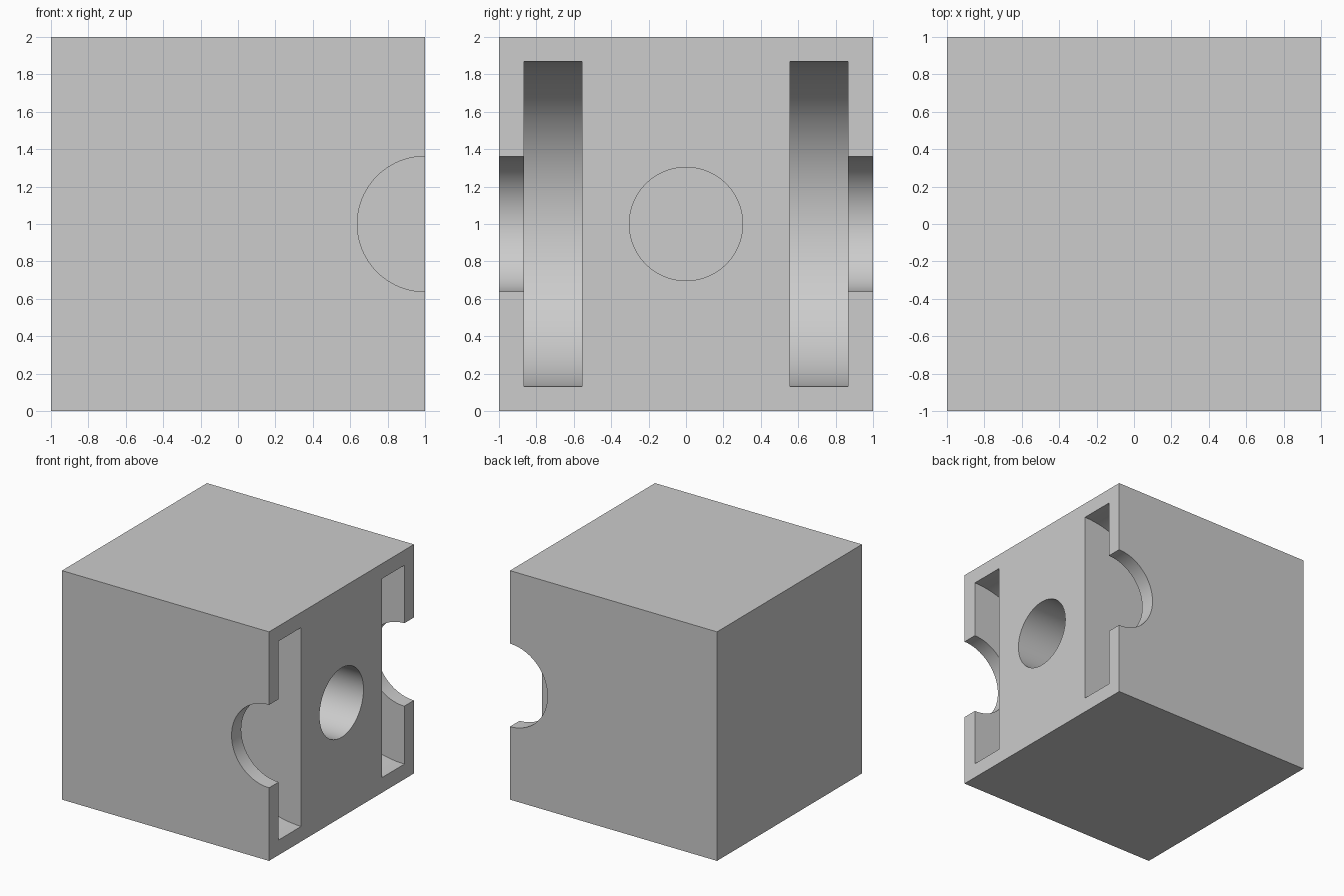
import bpy
import math

cube = bpy.data.objects.get("Cube")
if cube:
    bpy.data.objects.remove(cube, do_unlink=True)

# Single grey material
grey = bpy.data.materials.new("light grey")
grey.use_nodes = True
colour = (0.604, 0.604, 0.604, 1)
grey.diffuse_color = colour
grey.node_tree.nodes["Principled BSDF"].inputs["Base Color"].default_value = colour

# Solid block
bpy.ops.mesh.primitive_cube_add(size=2, location=(0, 0, 1))
block = bpy.context.object
block.name = "block"
block.data.materials.append(grey)


def cut_cylinder(name, radius, start, end, axis):
    """Subtract a round cutter running along y (at x = 1) or along x (at y = 0)."""
    mid = (start + end) / 2
    location = (1, mid, 1) if axis == "y" else (mid, 0, 1)
    rotation = (math.pi / 2, 0, 0) if axis == "y" else (0, math.pi / 2, 0)
    bpy.ops.mesh.primitive_cylinder_add(vertices=96, radius=radius, depth=end - start,
                                        location=location, rotation=rotation)
    cutter = bpy.context.object
    cutter.name = name
    cutter.data.materials.append(grey)
    cutter.hide_render = True
    cut = block.modifiers.new(name, "BOOLEAN")
    cut.operation = "DIFFERENCE"
    cut.solver = "EXACT"
    cut.object = cutter
    bpy.context.view_layer.objects.active = block
    bpy.ops.object.modifier_apply(modifier=name)
    bpy.data.objects.remove(cutter, do_unlink=True)


# Half-disc wheel slots, with smaller notches out through the side walls
for side, label in ((-1, "front"), (1, "back")):
    slot = sorted((side * 0.557, side * 0.867))
    notch = sorted((side * 0.8, side * 1.1))
    cut_cylinder(label + "_wheel_slot", 0.868, *slot, "y")
    cut_cylinder(label + "_hub_notch", 0.362, *notch, "y")

# Blind round hole in the slotted face
cut_cylinder("centre_hole", 0.303, 0, 1.1, "x")

# Smooth curved walls, sharp edges
bpy.ops.object.select_all(action="DESELECT")
block.select_set(True)
bpy.context.view_layer.objects.active = block
bpy.ops.object.shade_smooth_by_angle(angle=math.radians(30))
